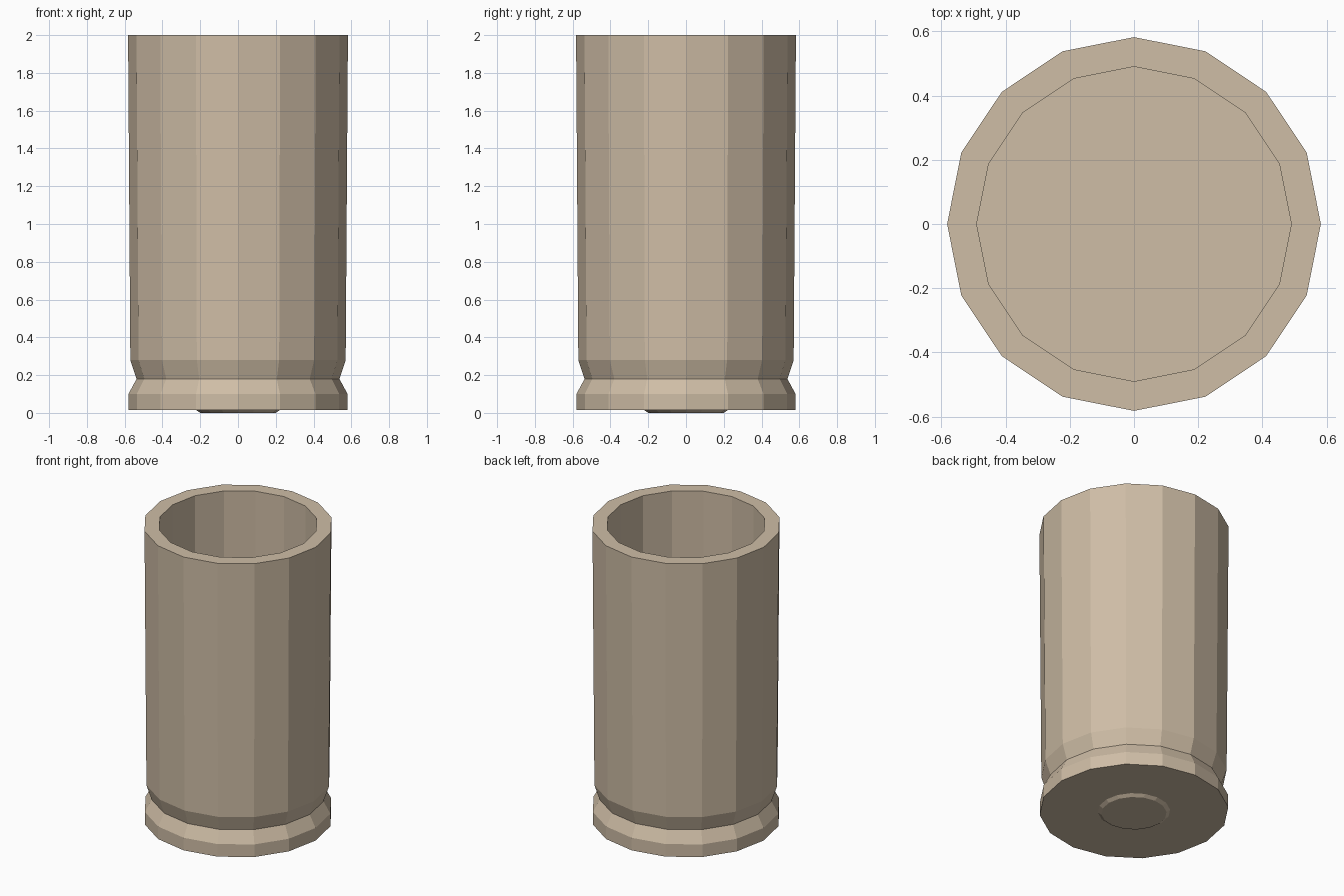
import bpy, bmesh
from math import cos, sin, tau

if "Cube" in bpy.data.objects:
    bpy.data.objects.remove(bpy.data.objects["Cube"])

SIDES = 16

brass = bpy.data.materials.new("tan_brass")
brass.diffuse_color = (0.62, 0.51, 0.38, 1)
brass.use_nodes = True
brass.node_tree.nodes["Principled BSDF"].inputs["Base Color"].default_value = brass.diffuse_color


def lathe(name, profile):
    """Spin an open (radius, z) profile round z and cap both ends."""
    bm = bmesh.new()
    rings = [[bm.verts.new((r * cos(tau * i / SIDES), r * sin(tau * i / SIDES), z))
              for i in range(SIDES)] for r, z in profile]
    for a, b in zip(rings, rings[1:]):
        for i in range(SIDES):
            j = (i + 1) % SIDES
            bm.faces.new((a[i], a[j], b[j], b[i]))
    bm.faces.new(rings[0])
    bm.faces.new(rings[-1])
    bmesh.ops.recalc_face_normals(bm, faces=bm.faces)
    mesh = bpy.data.meshes.new(name)
    bm.to_mesh(mesh)
    bm.free()
    mesh.materials.append(brass)
    obj = bpy.data.objects.new(name, mesh)
    bpy.context.collection.objects.link(obj)
    return obj


# Hollow casing: rim, extractor groove, tapered wall, mouth, inner wall and floor
lathe("casing", [(0.58, 0.015), (0.58, 0.10), (0.537, 0.18), (0.57, 0.28),
                 (0.582, 2.0), (0.49, 2.0), (0.49, 0.2)])

# Chamfered primer disc in the base
lathe("primer", [(0.20, 0.0), (0.222, 0.015), (0.222, 0.03)])
